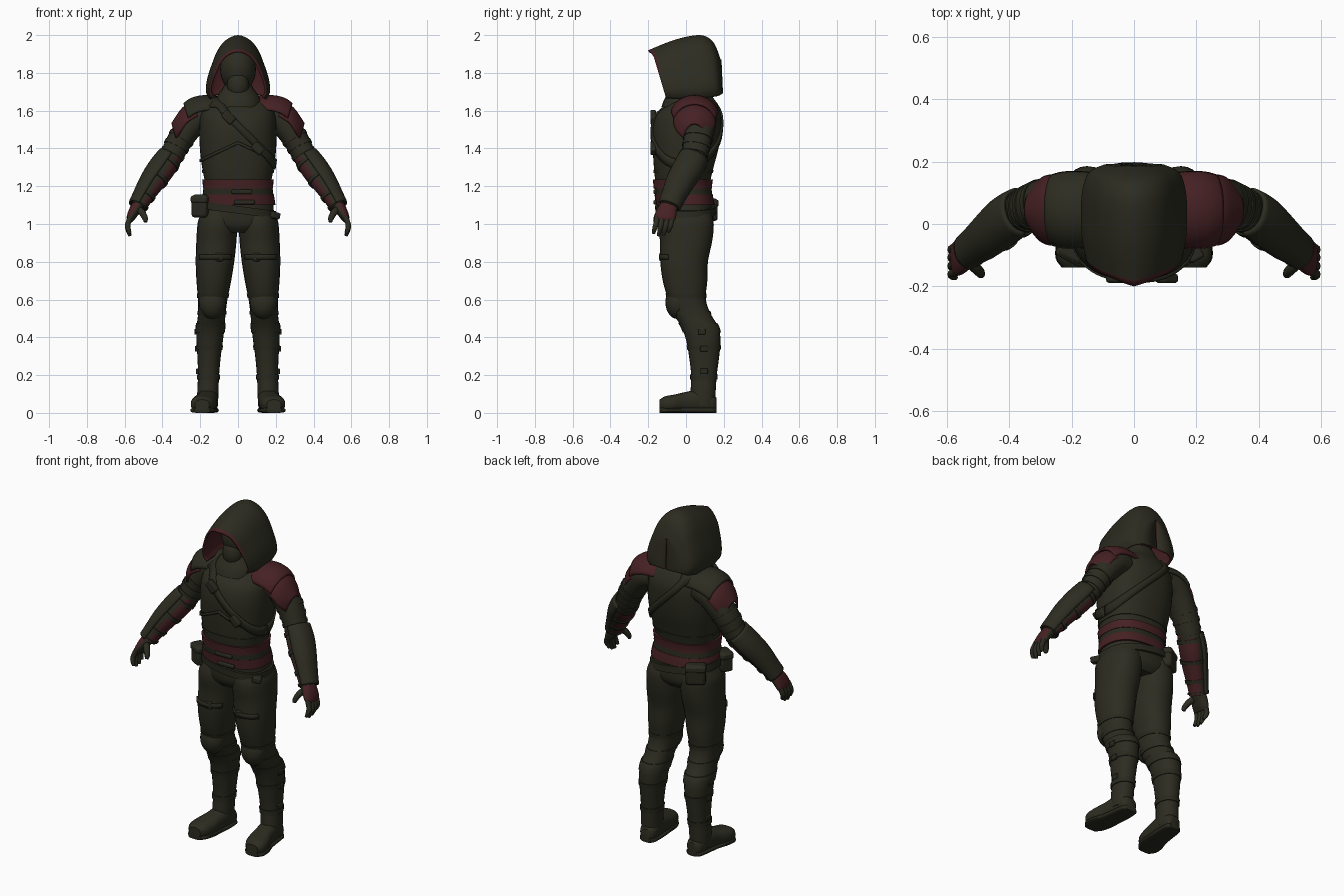
import bpy, bmesh, math
from mathutils import Vector

if "Cube" in bpy.data.objects:
    bpy.data.objects.remove(bpy.data.objects["Cube"])


def material(name, rgb):
    m = bpy.data.materials.new(name)
    m.diffuse_color = (*rgb, 1)
    m.use_nodes = True
    m.node_tree.nodes["Principled BSDF"].inputs["Base Color"].default_value = m.diffuse_color
    return m


OLIVE = material("olive cloth", (0.025, 0.025, 0.015))
LEATHER = material("dark olive leather", (0.022, 0.022, 0.0135))
RED = material("dark red cloth", (0.062, 0.015, 0.017))


def sample(pts, t):
    """Smooth interpolation through a list of tuples."""
    n = len(pts) - 1
    t = max(0, min(n, t))
    i = min(int(t), n - 1)
    f = t - i
    q = [pts[max(0, min(n, i + k))] for k in (-1, 0, 1, 2)]
    return [b + 0.5 * f * (c - a + f * (2 * a - 5 * b + 4 * c - d + f * (3 * (b - c) + d - a)))
            for a, b, c, d in zip(*q)]


def t_of(pts, z):
    """Parameter at which a bottom-to-top path reaches height z."""
    lo, hi = 0, len(pts) - 1
    for _ in range(30):
        mid = (lo + hi) / 2
        lo, hi = (mid, hi) if sample(pts, mid)[2] < z else (lo, mid)
    return lo


def skin(name, rows, mats, closed=True, caps=True, paint=None, thick=0, offset=0, s=1):
    """Surface through rows of points; s = -1 mirrors it in x."""
    bm = bmesh.new()
    vs = [[bm.verts.new((s * p[0], p[1], p[2])) for p in r] for r in rows]
    n = len(rows[0])
    for i in range(len(rows) - 1):
        for j in range(n if closed else n - 1):
            k = (j + 1) % n
            f = bm.faces.new((vs[i][j], vs[i][k], vs[i + 1][k], vs[i + 1][j]))
            f.material_index = paint(i, j) if paint else 0
    if caps:
        bm.faces.new(vs[0])
        bm.faces.new(vs[-1])
    bmesh.ops.recalc_face_normals(bm, faces=bm.faces)
    mid = sum((v.co for v in bm.verts), Vector()) / len(bm.verts)
    if sum(f.normal.dot(f.calc_center_median() - mid) * f.calc_area() for f in bm.faces) < 0:
        bmesh.ops.reverse_faces(bm, faces=bm.faces)
    me = bpy.data.meshes.new(name)
    bm.to_mesh(me)
    bm.free()
    for m in mats:
        me.materials.append(m)
    ob = bpy.data.objects.new(name, me)
    bpy.context.collection.objects.link(ob)
    if thick:
        mod = ob.modifiers.new("thickness", 'SOLIDIFY')
        mod.thickness, mod.offset = thick, offset
        if len(mats) > 1:
            mod.material_offset = mod.material_offset_rim = 1
    return ob


def oval(a, e):
    c, d = math.cos(a), math.sin(a)
    return (math.copysign(abs(c) ** (2 / e), c), math.copysign(abs(d) ** (2 / e), d))


def tube(name, pts, mats, t0=0, t1=None, k=4, n=24, grow=0, axis=None, hint=(0, 1, 0),
         e=2.2, arc=None, paint=None, slope=0, s=1):
    """Loft of ovals (x, y, z, r1, r2); a grown slice of a path makes a band on it."""
    t1 = len(pts) - 1 if t1 is None else t1
    steps = max(2, round((t1 - t0) * k))
    ts = [(t0 + (t1 - t0) * i / steps, grow) for i in range(steps + 1)]
    if grow and not arc:
        ts = [(t0, -0.004)] + ts + [(t1, -0.004)]
    a0, a1 = arc or (0, 360)
    count = n + 1 if arc else n
    rows = []
    for t, g in ts:
        x, y, z, ra, rb = sample(pts, t)
        T = Vector(axis) if axis else (Vector(sample(pts, t + .1)[:3]) - Vector(sample(pts, t - .1)[:3]))
        T.normalize()
        A = Vector(hint).cross(T).normalized()
        B = T.cross(A)
        row = []
        for j in range(count):
            c, d = oval(math.radians(a0 + (a1 - a0) * j / n), e)
            p = Vector((x, y, z)) + A * c * (ra + g) + B * d * (rb + g)
            p.z += slope * p.x
            row.append(p)
        rows.append(row)
    rule = (lambda i, j: paint(a0 + (a1 - a0) * (j + .5) / n)) if paint else None
    return skin(name, rows, mats, not arc, not arc, rule, 0.012 if arc else 0, 0, s)


def box(name, loc, size, mat, rot=(0, 0, 0), bev=0.008):
    bpy.ops.mesh.primitive_cube_add(size=1, location=loc, rotation=rot)
    ob = bpy.context.object
    ob.name, ob.scale = name, size
    bpy.ops.object.transform_apply(location=False, rotation=False, scale=True)
    ob.data.materials.append(mat)
    mod = ob.modifiers.new("bevel", 'BEVEL')
    mod.width, mod.segments = bev, 2


def ball(name, loc, size, mat):
    bpy.ops.mesh.primitive_uv_sphere_add(segments=24, ring_count=14, radius=1, location=loc)
    ob = bpy.context.object
    ob.name, ob.scale = name, size
    ob.data.materials.append(mat)


# Torso, collar and waist wraps
UP = (0, 0, 1)
TORSO = [(0, 0, .955, .11, .11), (0, 0, 1.0, .185, .143), (0, -.005, 1.1, .187, .145), (0, -.017, 1.2, .174, .143),
         (0, -.012, 1.3, .19, .158), (0, -.002, 1.4, .202, .174), (0, .004, 1.5, .204, .182), (0, .015, 1.58, .197, .17),
         (0, .035, 1.635, .165, .13), (0, .04, 1.675, .11, .1), (0, .03, 1.74, .07, .08)]
tube("tunic", TORSO, [OLIVE], axis=UP, e=2.4, n=40)
tube("collar", [(0, .02, 1.62, .13, .15), (0, .01, 1.66, .12, .125), (0, .01, 1.70, .095, .1), (0, .01, 1.73, .07, .08)],
     [OLIVE], axis=UP)


def waist(name, z0, z1, grow, mat, slope=0):
    tube(name, TORSO, [mat], t_of(TORSO, z0), t_of(TORSO, z1), 6, 40, grow, UP, e=2.4, slope=slope)


waist("lower_sash", 1.1, 1.155, .011, RED)
waist("sash_cord", 1.15, 1.19, .009, LEATHER)
waist("upper_sash", 1.187, 1.235, .012, RED)
waist("hip_belt", 1.055, 1.095, .014, LEATHER, -.13)
waist("tunic_hem", 1.27, 1.285, .004, OLIVE)


def ribbon(name, height, a0, a1, half, mat, thick):
    """Strap lying on the torso, its height given as a function of x."""
    rows = []
    for i in range(49):
        a = math.radians(a0 + (a1 - a0) * i / 48)
        c, d = oval(a, 2.4)
        zc = min(1.645, height(.19 * c))
        row = []
        for z in (zc - half, zc, zc + half):
            x, y, z, ra, rb = sample(TORSO, t_of(TORSO, z))
            row.append((x + (ra + .004) * c, y + (rb + .004) * d, z))
        rows.append(row)
    skin(name, rows, [mat], False, False, thick=thick)


ribbon("cross_strap", lambda x: 1.52 - 1.08 * x, 0, 360, .026, LEATHER, .013)
ribbon("lapel_trim", lambda x: 1.43 - .5 * abs(x), 185, 355, .008, OLIVE, .01)
for x, z, w in ((-.05, 1.565, .05), (.105, 1.4, .045)):
    box("strap_buckle", (x, -.174, z), (w + .02, .03, w), LEATHER, (0, math.radians(45), 0))
for x, z in ((.02, 1.17), (.035, 1.115)):
    box("sash_buckle", (x, -.164, z), (.11, .018, .024), LEATHER)
box("belt_end", (.19, -.09, 1.045), (.05, .06, .035), LEATHER, (0, .2, .5))

# Belt pouches
for loc, turn, w in (((-.195, -.085, 1.095), -.5, .09), ((-.145, .115, 1.075), .55, .11)):
    box("pouch", loc, (w, .07, .12), LEATHER, (0, 0, turn), .015)
    box("pouch_flap", (loc[0], loc[1], loc[2] + .035), (w + .006, .076, .04), OLIVE, (0, 0, turn), .012)

# Hood: arches from the front rim to the back (y bottom, z bottom, y top, z top, half width)
ARCHES = [(-.105, 1.665, -.2, 1.92, .153), (-.03, 1.66, -.06, 1.975, .168), (.06, 1.66, .06, 2.0, .17),
          (.125, 1.67, .12, 1.985, .162), (.17, 1.678, .155, 1.945, .142), (.192, 1.69, .184, 1.87, .095)]
HALF = [(.88, 0), (1, .13), (.95, .34), (.79, .58), (.62, .78), (.36, .93), (0, 1)]
ARCH = HALF + [(-x, h) for x, h in HALF[-2::-1]]
hood = []
for i in range(26):
    yb, zb, yt, zt, w = sample(ARCHES, i / 5)
    pinch = .2 * max(0, 1 - i / 6)
    row = []
    for j in range(37):
        x, h = sample(ARCH, j / 3)
        row.append((w * x, yb + (yt - yb) * h * (1 - pinch * min(1, abs(x) / .5)), zb + (zt - zb) * h))
    hood.append(row)
hood.append([(p[0] * .05, p[1] + .004, p[2]) for p in hood[-1]])
skin("hood", hood, [OLIVE, RED], False, False, lambda i, j: int(i == 0 and 7 < j < 28), .012, -1)
ball("head", (0, .015, 1.82), (.095, .105, .125), OLIVE)
ball("face_mask", (0, -.05, 1.735), (.058, .05, .075), OLIVE)

LEG = [(.16, .09, .04, .055, .06), (.16, .09, .1, .056, .066), (.156, .095, .2, .056, .068), (.153, .096, .3, .062, .08),
       (.15, .092, .38, .07, .09), (.146, .076, .45, .074, .098), (.139, .035, .52, .073, .098),
       (.134, .005, .6, .078, .1), (.128, -.005, .7, .092, .118), (.122, -.01, .8, .102, .126),
       (.115, 0, .9, .106, .137), (.111, 0, .97, .106, .146), (.108, 0, 1.02, .102, .145), (.1, 0, 1.07, .085, .13)]
FOOT = [(.155, .162, .045, .03, .034), (.156, .14, .05, .048, .046), (.16, .07, .062, .055, .06),
        (.168, .0, .057, .058, .054), (.18, -.06, .05, .066, .047), (.188, -.11, .046, .06, .042),
        (.19, -.14, .042, .038, .028)]
SOLE = [(x, y, .014, r + .003, .014) for x, y, z, r, h in FOOT]
ARM = [(.15, .07, 1.575, .07, .085), (.21, .075, 1.56, .072, .088), (.26, .07, 1.51, .07, .084),
       (.31, .06, 1.44, .067, .075), (.35, .045, 1.365, .062, .067), (.385, .03, 1.31, .058, .062)]
FOREARM = [(.355, .042, 1.355, .06, .066), (.40, .012, 1.29, .066, .07), (.45, -.03, 1.22, .06, .064),
           (.5, -.068, 1.14, .048, .052), (.528, -.09, 1.09, .043, .048)]
PALM = [(.52, -.083, 1.11, .036, .042), (.548, -.1, 1.07, .03, .053), (.567, -.111, 1.035, .023, .056),
        (.573, -.114, 1.015, .014, .048)]
UPPER_PLATE = [(.09, 1.672, .11), (.18, 1.676, .122), (.245, 1.662, .122), (.285, 1.635, .112)]
LOWER_PLATE = [(.235, 1.645, .108), (.29, 1.612, .112), (.325, 1.565, .095), (.347, 1.53, .06)]


def plate(name, path, mat, s):
    """Curved shoulder plate (x, z, half depth)."""
    rows = []
    for i in range(10):
        x, z, w = sample(path, i / 3)
        angles = [math.radians(-75 + 150 * j / 16) for j in range(17)]
        rows.append([(x - .03 * (1 - math.cos(a)), .045 + w * math.sin(a), z - .1 * (1 - math.cos(a)))
                     for a in angles])
    skin(name, rows, [mat], False, False, thick=.013, s=s)


for s in (1, -1):
    # Legs, boots and straps
    tube("leg", LEG, [OLIVE], axis=UP, s=s)
    tube("boot_foot", FOOT, [OLIVE], axis=(0, -1, 0), hint=UP, e=2.5, s=s)
    tube("boot_sole", SOLE, [LEATHER], axis=(0, -1, 0), hint=UP, e=3.5, s=s)
    for name, z, h, g, m in (("boot_cuff", .45, .05, .005, OLIVE), ("calf_strap", .345, .026, .004, LEATHER),
                             ("ankle_strap", .19, .028, .005, LEATHER), ("knee_strap", .62, .022, .004, LEATHER),
                             ("trouser_fold", .53, .02, .004, OLIVE)):
        tube(name, LEG, [m], t_of(LEG, z - h / 2), t_of(LEG, z + h / 2), 6, 24, g, UP, s=s)
    ball("knee_pad", (s * .135, -.045, .585), (.072, .064, .088), OLIVE)
    tube("thigh_strap", LEG, [LEATHER], t_of(LEG, .812), t_of(LEG, .838), 6, 12, .001, UP, arc=(220, 320), s=s)
    box("thigh_buckle", (s * .1, -.134, .825), (.04, .014, .045), LEATHER)
    for z in (.22, .34, .43):
        r = sample(LEG, t_of(LEG, z))
        box("boot_buckle", (s * (r[0] + r[3] + .002), r[1], z), (.016, .04, .03), LEATHER, bev=.004)

    # Arms with sleeve folds, outer bracer over red wrapping
    tube("sleeve", ARM, [OLIVE], s=s)
    for t in (2.7, 3.25, 3.8, 4.3):
        tube("sleeve_fold", ARM, [OLIVE], t, t + .22, 8, 24, .004, s=s)
    tube("forearm", FOREARM, [OLIVE, RED], paint=lambda a: int(a < 75 or a > 290), s=s)
    tube("bracer", FOREARM, [OLIVE], .1, 3.9, 4, 16, .008, arc=(90, 265), s=s)
    for t in (.4, 1.6, 2.7, 3.6):
        tube("bracer_strap", FOREARM, [LEATHER], t, t + .22, 8, 24, .006, s=s)

    # Gloved hands with a red back
    tube("palm", PALM, [OLIVE, RED], paint=lambda a: int(100 < a < 275), s=s)
    for y, drop in ((-.152, .012), (-.125, 0), (-.098, .004), (-.073, .02)):
        tube("finger", [(.568, y, 1.04, .014, .014), (.583, y - .007, 1.0, .014, .014),
                        (.582, y - .014, .97 + drop / 2, .013, .013), (.572, y - .02, .937 + drop, .008, .008)],
             [OLIVE], n=10, s=s)
    tube("thumb", [(.535, -.11, 1.085, .02, .02), (.508, -.14, 1.06, .018, .018), (.492, -.158, 1.03, .015, .015),
                   (.49, -.165, 1.01, .009, .009)], [OLIVE], n=10, s=s)

    # Shoulder plates
    plate("upper_shoulder_plate", UPPER_PLATE, RED if s > 0 else OLIVE, s)
    plate("lower_shoulder_plate", LOWER_PLATE, RED, s)

bpy.ops.object.select_all(action='SELECT')
bpy.context.view_layer.objects.active = bpy.data.objects["tunic"]
bpy.ops.object.shade_smooth_by_angle(angle=math.radians(40))
